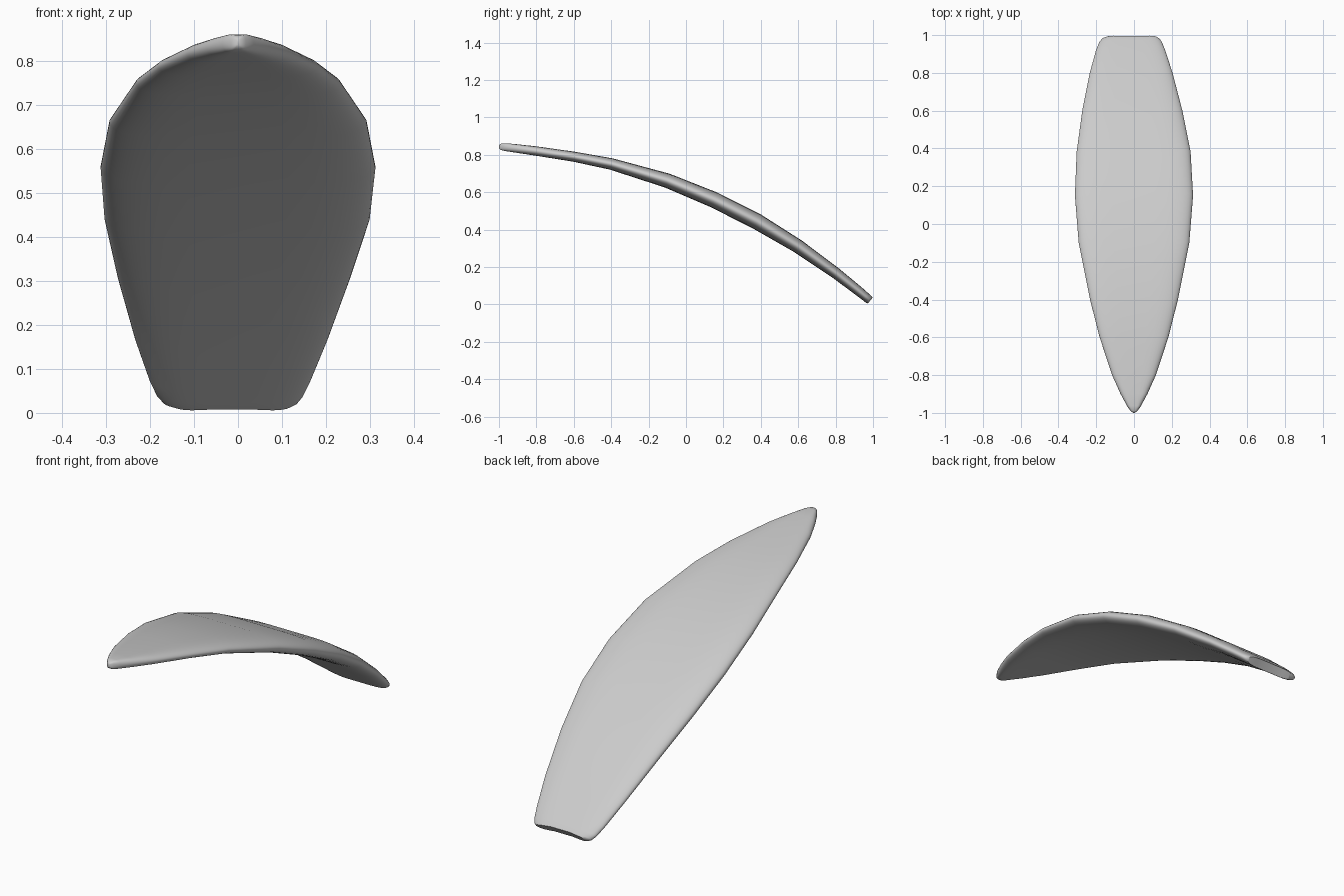
import bpy, bmesh, math

if "Cube" in bpy.data.objects:
    bpy.data.objects.remove(bpy.data.objects["Cube"])

# Stations along the board: y, centre z, half width, half thickness, sideways drift
STATIONS = [
    (-1.0, .844, .004, .008, 0), (-.99, .843, .018, .017, 0),
    (-.965, .841, .036, .021, 0), (-.9, .833, .071, .023, 0),
    (-.8, .82, .116, .025, 0), (-.6, .79, .182, .027, 0),
    (-.4, .751, .233, .031, 0), (-.1, .662, .293, .039, 0),
    (.15, .559, .313, .043, 0), (.38, .443, .302, .043, -.002),
    (.6, .31, .265, .037, -.009), (.8, .168, .219, .030, -.015),
    (.92, .074, .183, .026, -.018), (.96, .041, .167, .024, -.018),
    (.978, .026, .154, .023, -.017), (.985, .02, .138, .022, -.013),
]
SIDES = 40


def power(v, e):
    return math.copysign(abs(v) ** e, v)


# Board: flat faced sections with round rails, square to the curved centre line
bm = bmesh.new()
rings = []
last = len(STATIONS) - 1
for i, (y, z, w, h, drift) in enumerate(STATIONS):
    a, b = STATIONS[max(i - 1, 0)], STATIONS[min(i + 1, last)]
    dy, dz = b[0] - a[0], b[1] - a[1]
    n = math.hypot(dy, dz)
    dy, dz = dy / n, dz / n
    ring = []
    for k in range(SIDES):
        t = 2 * math.pi * (k + .5) / SIDES
        u = power(math.cos(t), .4)
        x, up = w * u, h * math.sin(t)
        # shallow dip in the middle of the tail edge
        cut = .009 * math.cos(u * math.pi / 2) ** 2 if i == last else 0
        ring.append(bm.verts.new((x + drift, y - dz * up - dy * cut,
                                  z + dy * up - dz * cut)))
    rings.append(ring)
for r, s in zip(rings, rings[1:]):
    for k in range(SIDES):
        m = (k + 1) % SIDES
        bm.faces.new((r[k], r[m], s[m], s[k]))

# End caps, the tail as strips across its thickness
bm.faces.new(rings[0])
tail = rings[-1]
for k in range(SIDES // 2 - 1):
    bm.faces.new((tail[k], tail[k + 1], tail[SIDES - 2 - k], tail[SIDES - 1 - k]))
bmesh.ops.recalc_face_normals(bm, faces=bm.faces)

mesh = bpy.data.meshes.new("curved_board")
bm.to_mesh(mesh)
bm.free()
board = bpy.data.objects.new("curved_board", mesh)
bpy.context.collection.objects.link(board)
bpy.context.view_layer.objects.active = board
board.select_set(True)
bpy.ops.object.shade_smooth_by_angle(angle=math.radians(50))
